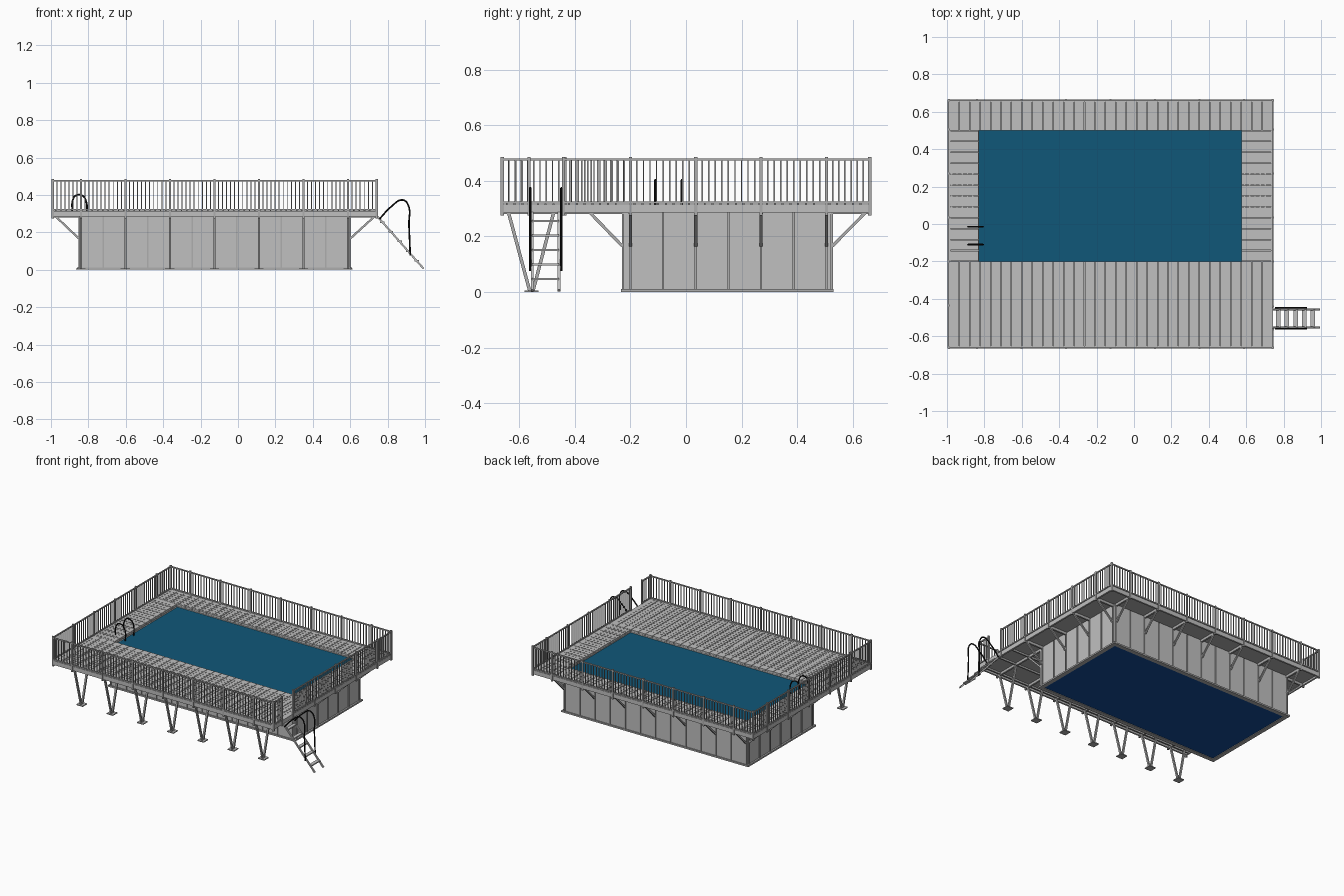
import bpy
import bmesh
from mathutils import Vector, Matrix

if "Cube" in bpy.data.objects:
    bpy.data.objects.remove(bpy.data.objects["Cube"], do_unlink=True)


def material(name, r, g, b):
    m = bpy.data.materials.new(name)
    m.use_nodes = True
    m.diffuse_color = (r, g, b, 1)
    m.node_tree.nodes["Principled BSDF"].inputs["Base Color"].default_value = (r, g, b, 1)
    return m


GREY = material("light grey panel", 0.53, 0.53, 0.53)
STEEL = material("steel grey", 0.42, 0.42, 0.42)
BLACK = material("black tube", 0.006, 0.006, 0.006)
WATER = material("water blue", 0.005, 0.095, 0.19)
LINER = material("liner blue", 0.006, 0.07, 0.3)


class Part:
    """Collects boxes and bars into one named object."""

    def __init__(self, name, mat):
        self.name, self.mat, self.bm = name, mat, bmesh.new()

    def box(self, x0, x1, y0, y1, z0, z1):
        size = Matrix.Diagonal((x1 - x0, y1 - y0, z1 - z0, 1))
        mid = Matrix.Translation(((x0 + x1) / 2, (y0 + y1) / 2, (z0 + z1) / 2))
        bmesh.ops.create_cube(self.bm, size=1, matrix=mid @ size)

    def bar(self, a, b, w):
        a, b = Vector(a), Vector(b)
        d = b - a
        turn = d.to_track_quat('Z', 'Y').to_matrix().to_4x4()
        size = Matrix.Diagonal((w, w, d.length, 1))
        bmesh.ops.create_cube(self.bm, size=1, matrix=Matrix.Translation((a + b) / 2) @ turn @ size)

    def ring(self, x0, x1, y0, y1, z0, z1, t):
        self.box(x0, x1, y0, y0 + t, z0, z1)
        self.box(x0, x1, y1 - t, y1, z0, z1)
        self.box(x0, x0 + t, y0 + t, y1 - t, z0, z1)
        self.box(x1 - t, x1, y0 + t, y1 - t, z0, z1)

    def done(self):
        mesh = bpy.data.meshes.new(self.name)
        self.bm.to_mesh(mesh)
        self.bm.free()
        mesh.materials.append(self.mat)
        ob = bpy.data.objects.new(self.name, mesh)
        bpy.context.collection.objects.link(ob)
        return ob


# Main extents: deck, water opening and pool wall
DX0, DX1, DY0, DY1 = -0.99, 0.74, -0.66, 0.66
WX0, WX1, WY0, WY1 = -0.83, 0.575, -0.2, 0.5
PX0, PX1, PY0, PY1 = -0.848, 0.598, -0.225, 0.522
TOP = 0.315
STEP = 0.238
frames_x = [-0.84 + STEP * i for i in range(7)]
frames_y = [-0.2 + 0.235 * i for i in range(4)]

# Pool shell
p = Part("pool_wall", GREY)
p.ring(PX0, PX1, PY0, PY1, 0.006, 0.295, 0.02)
p.done()
p = Part("wall_ribs", STEEL)
for i in range(13):
    x = -0.84 + STEP / 2 * i
    for y in (PY0, PY1):
        p.box(x - 0.004, x + 0.004, y - 0.006, y + 0.006, 0.01, 0.29)
for i in range(7):
    y = -0.2 + 0.1175 * i
    for x in (PX0, PX1):
        p.box(x - 0.006, x + 0.006, y - 0.004, y + 0.004, 0.01, 0.29)
p.done()
p = Part("base_frame", STEEL)
p.ring(PX0 - 0.012, PX1 + 0.012, PY0 - 0.008, PY1 + 0.008, 0, 0.011, 0.03)
p.done()
p = Part("pool_liner", LINER)
p.box(PX0 + 0.015, PX1 - 0.015, PY0 + 0.015, PY1 - 0.015, 0.004, 0.27)
p.done()
p = Part("water", WATER)
p.box(WX0 - 0.002, WX1 + 0.002, WY0 - 0.002, WY1 + 0.002, 0.27, 0.293)
p.done()

# Deck zones: bounds and whether boards run along y
zones = {
    "front": (DX0, DX1, DY0, WY0, True),
    "back": (DX0, DX1, WY1, DY1, True),
    "right": (DX0, WX0, WY0, WY1, False),
    "left": (WX1, DX1, WY0, WY1, False),
}
boards = Part("deck_boards", GREY)
under = Part("deck_underlay", STEEL)
for name, (x0, x1, y0, y1, along_y) in zones.items():
    under.box(x0, x1, y0, y1, 0.298, 0.304)
    a, b = (x0, x1) if along_y else (y0, y1)
    n = round((b - a) / 0.056)
    w = (b - a) / n
    for i in range(n):
        s, e = a + i * w + 0.0015, a + (i + 1) * w - 0.0015
        if along_y:
            boards.box(s, e, y0 + 0.001, y1 - 0.001, 0.304, TOP)
        else:
            boards.box(x0 + 0.001, x1 - 0.001, s, e, 0.304, TOP)
    # Raised anti-slip studs
    gap = 0.028
    stud = Part(name + "_deck_studs", GREY)
    stud.box(x0 + 0.012, x0 + 0.019, y0 + 0.012, y0 + 0.019, TOP - 0.002, TOP + 0.003)
    ob = stud.done()
    for axis, length in ((0, x1 - x0), (1, y1 - y0)):
        arr = ob.modifiers.new("repeat", 'ARRAY')
        arr.use_relative_offset = False
        arr.use_constant_offset = True
        arr.constant_offset_displace = [gap if k == axis else 0 for k in range(3)]
        arr.count = int((length - 0.02) / gap)
boards.done()
under.done()

# Deck edge beams, joists and diagonal brackets
p = Part("edge_beams", GREY)
p.ring(DX0 - 0.004, DX1 + 0.004, DY0 - 0.004, DY1 + 0.004, 0.285, TOP, 0.012)
p.done()
p = Part("joists", STEEL)
for x in frames_x:
    p.box(x - 0.006, x + 0.006, DY0, PY0, 0.28, 0.298)
    p.box(x - 0.006, x + 0.006, PY1, DY1, 0.28, 0.298)
for y in frames_y:
    p.box(DX0, PX0, y - 0.006, y + 0.006, 0.28, 0.298)
    p.box(PX1, DX1, y - 0.006, y + 0.006, 0.28, 0.298)
for y in (-0.63, -0.475, -0.345):
    p.box(DX0, DX1, y - 0.005, y + 0.005, 0.286, 0.298)
p.done()
p = Part("brackets", STEEL)
for x in frames_x:
    p.bar((x, PY0 - 0.004, 0.165), (x, -0.345, 0.285), 0.011)
    p.bar((x, PY1 + 0.004, 0.165), (x, 0.645, 0.285), 0.011)
for y in frames_y:
    p.bar((PX0 - 0.004, y, 0.168), (-0.975, y, 0.285), 0.011)
    p.bar((PX1 + 0.004, y, 0.168), (0.73, y, 0.285), 0.011)
p.done()

# V-shaped front supports with feet
p = Part("front_supports", STEEL)
for x in frames_x:
    p.bar((x, -0.562, 0.004), (x, -0.638, 0.285), 0.012)
    p.bar((x, -0.55, 0.004), (x, -0.476, 0.285), 0.012)
    p.box(x - 0.025, x + 0.025, -0.581, -0.531, 0, 0.006)
p.done()

# Railing: one run per straight side, from its list of posts
posts = Part("railing_posts", STEEL)
rails = Part("railing_rails", STEEL)
balusters = Part("railing_balusters", STEEL)


def railing(stops, fixed, along_x, opening=None):
    def at(s, z):
        return (s, fixed, z) if along_x else (fixed, s, z)
    for s in stops:
        posts.bar(at(s, 0.275), at(s, 0.486), 0.011)
    for i, (s, e) in enumerate(zip(stops, stops[1:])):
        if i == opening:
            continue
        rails.bar(at(s, 0.476), at(e, 0.476), 0.008)
        rails.bar(at(s, 0.322), at(e, 0.322), 0.008)
        n = max(2, round((e - s) / 0.0225))
        for k in range(1, n):
            t = s + (e - s) * k / n
            balusters.bar(at(t, 0.32), at(t, 0.476), 0.005)


long_stops = [DX0] + frames_x + [DX1]
railing(long_stops, DY0 - 0.002, True)
railing(long_stops, DY1 + 0.002, True)
railing([DY0, -0.435] + frames_y + [DY1], DX0 - 0.002, False)
railing([DY0, -0.565, -0.44] + frames_y + [DY1], DX1 + 0.002, False, opening=1)
for part in (posts, rails, balusters):
    part.done()

# Entry ladder
L_TOP, L_FOOT = Vector((0.745, 0, 0.285)), Vector((0.992, 0, 0.006))
p = Part("entry_ladder", GREY)
for y in (-0.553, -0.457):
    side = Vector((0, y, 0))
    p.bar(L_TOP + side, L_FOOT + side, 0.01)
for z in (0.255, 0.203, 0.151, 0.099, 0.047):
    c = L_TOP.lerp(L_FOOT, (0.285 - z) / 0.279)
    p.box(c.x - 0.012, c.x + 0.012, -0.553, -0.457, z - 0.004, z + 0.004)
p.done()


# Bent tube handrails
def tube(name, pts, y):
    cu = bpy.data.curves.new(name, 'CURVE')
    cu.dimensions = '3D'
    cu.bevel_depth = 0.0045
    cu.bevel_resolution = 2
    cu.resolution_u = 6
    cu.use_fill_caps = True
    sp = cu.splines.new('BEZIER')
    sp.bezier_points.add(len(pts) - 1)
    for bp, (x, z) in zip(sp.bezier_points, pts):
        bp.co = (x, y, z)
        bp.handle_left_type = bp.handle_right_type = 'AUTO'
    cu.materials.append(BLACK)
    ob = bpy.data.objects.new(name, cu)
    bpy.context.collection.objects.link(ob)
    bpy.ops.object.select_all(action='DESELECT')
    ob.select_set(True)
    bpy.context.view_layer.objects.active = ob
    bpy.ops.object.convert(target='MESH')
    bpy.ops.object.shade_smooth_by_angle()


for y in (-0.56, -0.448):
    tube("ladder_handrail", [(0.757, 0.272), (0.82, 0.338), (0.88, 0.373),
                             (0.908, 0.35), (0.914, 0.24), (0.921, 0.075)], y)
for y in (-0.11, -0.015):
    tube("pool_handrail", [(-0.886, 0.31), (-0.884, 0.37), (-0.865, 0.398),
                           (-0.835, 0.398), (-0.813, 0.37), (-0.809, 0.28)], y)
